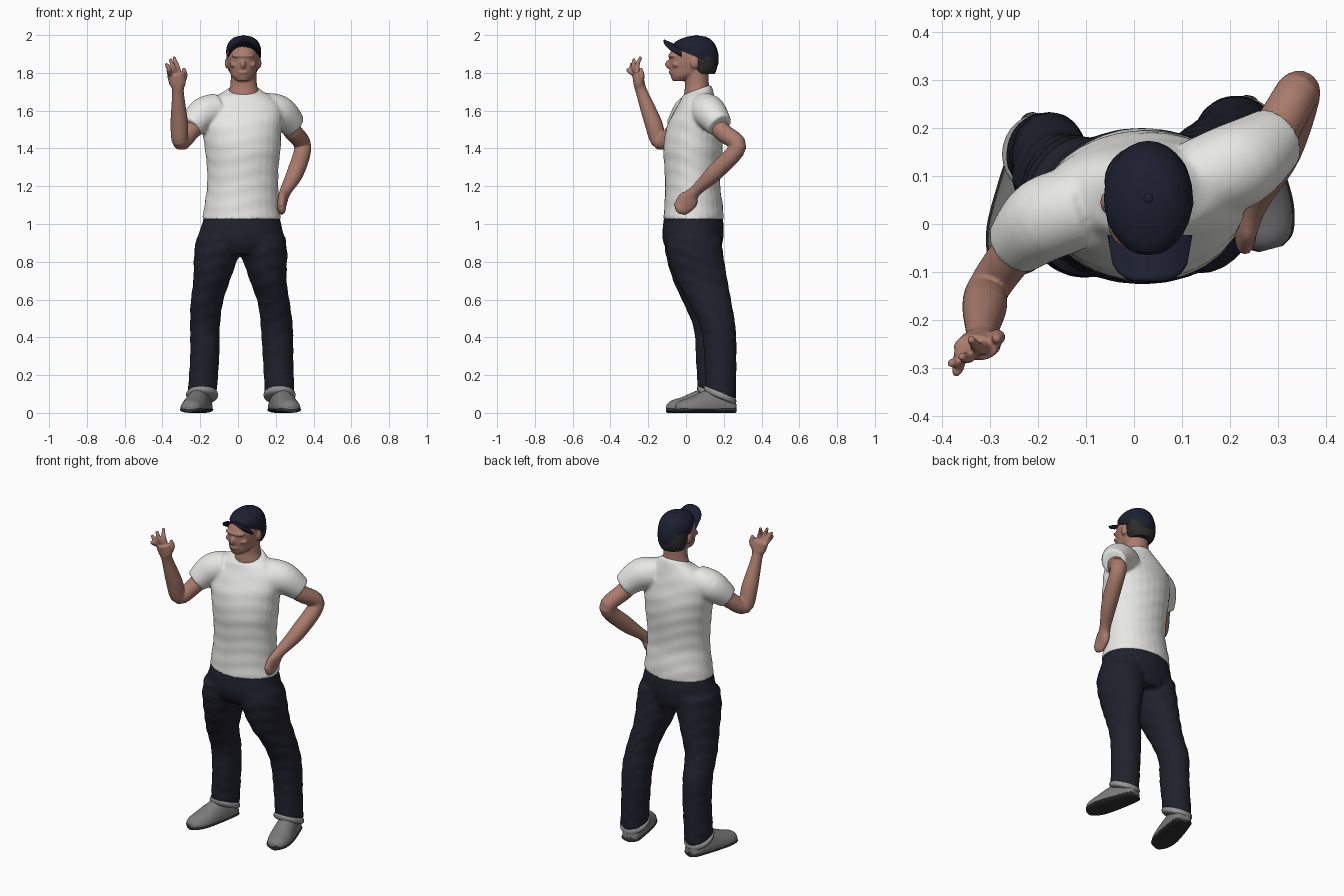
import bpy
import bmesh
from math import sin, cos, pi, radians
from mathutils import Vector, Matrix

start_cube = bpy.data.objects.get("Cube")
if start_cube:
    bpy.data.objects.remove(start_cube, do_unlink=True)


def make_material(name, red, green, blue):
    mat = bpy.data.materials.new(name)
    mat.use_nodes = True
    colour = (red, green, blue, 1)
    mat.diffuse_color = colour
    shader = mat.node_tree.nodes["Principled BSDF"]
    shader.inputs["Base Color"].default_value = colour
    shader.inputs["Roughness"].default_value = 0.8
    return mat


skin = make_material("skin", 0.4, 0.2, 0.15)
shirt_white = make_material("shirt white", 0.8, 0.8, 0.78)
trouser_navy = make_material("trouser navy", 0.015, 0.015, 0.027)
cap_navy = make_material("cap navy", 0.012, 0.014, 0.03)
hair_dark = make_material("dark hair", 0.025, 0.025, 0.025)
shoe_grey = make_material("shoe grey", 0.2, 0.2, 0.2)
cuff_grey = make_material("cuff grey", 0.3, 0.3, 0.3)
sole_dark = make_material("sole dark", 0.03, 0.03, 0.03)


def full_ring(ring):
    """Ring as x, y, z, radius x, radius y, tilt; the last two may be left out."""
    ring = list(ring)
    if len(ring) == 4:
        ring.append(ring[3])
    if len(ring) == 5:
        ring.append(0)
    return ring


def spline(rings, steps):
    """Smooth the list of rings with a Catmull-Rom curve."""
    rings = [full_ring(r) for r in rings]
    padded = [rings[0]] + rings + [rings[-1]]
    result = []
    for a, b, c, d in zip(padded, padded[1:], padded[2:], padded[3:]):
        for i in range(steps):
            t = i / steps
            result.append([q + 0.5 * t * (r - p + t * (2 * p - 5 * q + 4 * r - s + t * (3 * (q - r) + s - p)))
                           for p, q, r, s in zip(a, b, c, d)])
    return result + [rings[-1]]


def loft(bm, rings, follow=False, fold=0, steps=5, sides=28, low=None):
    """Skin rings: flat ones, or ones square to the path when follow is set."""
    samples = spline(rings, steps)
    centres = [Vector(s[:3]) for s in samples]
    previous = None
    for i, (x, y, z, rx, ry, tilt) in enumerate(samples):
        u, v = Vector((1, 0, 0)), Vector((0, 1, 0))
        if follow:
            tangent = (centres[min(i + 1, len(centres) - 1)] - centres[max(i - 1, 0)]).normalized()
            u = (u - tangent * tangent.x).normalized()
            v = tangent.cross(u)
        loop = []
        for k in range(sides):
            angle = 2 * pi * k / sides
            swell = 1 + fold * sin(75 * z + 3 * sin(angle * 2) + 2 * cos(angle))
            co = centres[i] + (u * rx * cos(angle) + v * ry * sin(angle)) * swell
            co.z += tilt * ry * sin(angle)
            if low is not None:
                co.z = max(co.z, low)
            loop.append(bm.verts.new(co))
        if previous:
            for k in range(sides):
                n = (k + 1) % sides
                bm.faces.new((previous[k], previous[n], loop[n], loop[k]))
        else:
            bm.faces.new(loop[::-1])
        previous = loop
    bm.faces.new(previous)


def blob(bm, centre, size):
    matrix = Matrix.Translation(centre) @ Matrix.Diagonal((*size, 1))
    bmesh.ops.create_uvsphere(bm, u_segments=20, v_segments=12, radius=1, matrix=matrix)


def finish(bm, name, mat, voxel=0, soften=4):
    """Make the object; a voxel size fuses its overlapping pieces."""
    bmesh.ops.recalc_face_normals(bm, faces=bm.faces)
    mesh = bpy.data.meshes.new(name)
    bm.to_mesh(mesh)
    bm.free()
    mesh.materials.append(mat)
    for poly in mesh.polygons:
        poly.use_smooth = True
    mesh.set_sharp_from_angle(angle=radians(50))
    obj = bpy.data.objects.new(name, mesh)
    bpy.context.collection.objects.link(obj)
    if voxel:
        remesh = obj.modifiers.new("fuse", 'REMESH')
        remesh.mode = 'VOXEL'
        remesh.voxel_size = voxel
        remesh.use_smooth_shade = True
        smooth = obj.modifiers.new("soften", 'SMOOTH')
        smooth.factor = 0.5
        smooth.iterations = soften
    return obj


# Shirt: torso with two short sleeves
bm = bmesh.new()
loft(bm, [(.02, .04, 1.025, .21, .16), (.02, .04, 1.1, .198, .155), (.025, .035, 1.2, .189, .146),
          (.025, .035, 1.3, .19, .15), (.025, .037, 1.4, .201, .157), (.02, .043, 1.5, .21, .149),
          (.02, .05, 1.57, .215, .127), (.02, .06, 1.63, .2, .103), (.025, .065, 1.675, .15, .086),
          (.03, .065, 1.7, .105, .076, .2), (.03, .065, 1.715, .083, .067, .35)], fold=.008)
loft(bm, [(-.1, .04, 1.61, .085), (-.185, .01, 1.58, .088), (-.25, -.048, 1.51, .064)], follow=True)
loft(bm, [(.13, .09, 1.61, .085), (.22, .125, 1.59, .09), (.297, .18, 1.52, .068)], follow=True)
finish(bm, "shirt", shirt_white, voxel=.009, soften=4)

# Trousers: hips with two legs
bm = bmesh.new()
loft(bm, [(.02, .04, 1.06, .195, .15), (.018, .038, .98, .215, .162), (.015, .037, .9, .235, .157),
          (.012, .045, .84, .2, .13)], fold=.006)
loft(bm, [(.12, .04, .93, .13, .145), (.138, .05, .84, .123, .147), (.16, .085, .7, .097, .135),
          (.19, .13, .58, .085, .112), (.206, .17, .45, .085, .093), (.212, .182, .3, .081, .085),
          (.22, .182, .1, .078, .082, -.4)], fold=.02)
loft(bm, [(-.09, .035, .93, .13, .145), (-.112, .037, .84, .12, .145), (-.14, .06, .7, .097, .128),
          (-.166, .09, .58, .085, .103), (-.175, .135, .45, .079, .095), (-.176, .142, .3, .077, .09),
          (-.19, .146, .1, .077, .085, -.4)], fold=.02)
finish(bm, "trousers", trouser_navy, voxel=.009, soften=4)

# Head, neck, ears and facial relief
MID = .027
bm = bmesh.new()
loft(bm, [(MID, -.035, 1.757, .034, .036), (MID, -.002, 1.785, .062, .08), (MID, .027, 1.82, .075, .115),
          (MID, .033, 1.86, .083, .122), (MID, .037, 1.91, .084, .12), (MID, .045, 1.96, .065, .09)])
loft(bm, [(.03, .07, 1.61, .085, .085), (.03, .06, 1.69, .082, .07), (.03, .058, 1.74, .07, .063),
          (.03, .055, 1.82, .068, .066)])
blob(bm, (MID, -.088, 1.845), (.014, .023, .024))
blob(bm, (MID, -.07, 1.89), (.062, .025, .013))
blob(bm, (MID, -.078, 1.803), (.026, .014, .011))
for side in (-1, 1):
    blob(bm, (MID + side * .085, .045, 1.852), (.012, .022, .03))
    blob(bm, (MID + side * .045, -.052, 1.843), (.026, .022, .015))
finish(bm, "head", skin, voxel=.0055, soften=3)

# Hair round the back of the head
bm = bmesh.new()
loft(bm, [(MID, .09, 1.795, .066, .062), (MID, .09, 1.82, .08, .073), (MID, .09, 1.86, .088, .077),
          (MID, .085, 1.91, .088, .077)])
finish(bm, "hair", hair_dark)

# Cap crown and arched brim
bm = bmesh.new()
loft(bm, [(.03, .054, 1.885, .091, .116, -.4), (.03, .054, 1.925, .092, .118, -.25),
          (.03, .054, 1.962, .079, .099, -.1), (.03, .054, 1.988, .05, .06), (.03, .054, 1.997, .012, .015)])
blob(bm, (.03, .054, 1.996), (.01, .01, .004))
finish(bm, "cap_crown", cap_navy)

bm = bmesh.new()
bmesh.ops.create_grid(bm, x_segments=16, y_segments=8, size=1)
for vert in bm.verts:
    across, forward = vert.co.x, (vert.co.y + 1) / 2
    reach = (1 - min(abs(across), 1) ** 4) ** 0.5
    vert.co = (.033 + .083 * across, -.025 - .095 * forward * reach,
               1.93 + .04 * forward * reach - .045 * across ** 2)
brim = finish(bm, "cap_brim", cap_navy)
brim.modifiers.new("thickness", 'SOLIDIFY').thickness = .008

# Raised right arm with an open hand
bm = bmesh.new()
loft(bm, [(-.19, 0, 1.57, .05), (-.25, -.06, 1.49, .047), (-.303, -.135, 1.435, .044),
          (-.311, -.175, 1.54, .046), (-.318, -.235, 1.7, .031), (-.32, -.248, 1.745, .044, .03),
          (-.33, -.258, 1.795, .047, .027)], follow=True)
palm_top = Vector((-.33, -.255, 1.785))
for dx, tip in ((.022, (-.34, -.238, 1.885)), (.002, (-.36, -.275, 1.875)),
                (-.016, (-.383, -.29, 1.85)), (-.028, (-.372, -.313, 1.82))):
    base = palm_top + Vector((dx, 0, 0))
    bend = base.lerp(Vector(tip), .5) + Vector((0, -.012, .004))
    loft(bm, [(*base, .015), (*bend, .013), (*tip, .008)], follow=True, sides=12)
loft(bm, [(-.305, -.245, 1.74, .02), (-.283, -.235, 1.785, .016), (-.288, -.24, 1.825, .009)],
     follow=True, sides=12)
finish(bm, "right_arm", skin, voxel=.005, soften=2)

# Left arm with the hand on the hip
bm = bmesh.new()
loft(bm, [(.22, .13, 1.58, .05), (.29, .19, 1.49, .049), (.343, .275, 1.41, .045),
          (.305, .155, 1.275, .045), (.252, .05, 1.175, .031), (.236, .01, 1.125, .026, .054),
          (.23, -.035, 1.075, .02, .042)], follow=True)
blob(bm, (.233, -.02, 1.09), (.022, .04, .04))
finish(bm, "left_arm", skin, voxel=.006, soften=3)

# Shoes, soles and cuffs: ankle centre, then heel and toe on the ground
for name, ankle, heel, toe in (("left", (.22, .18), (.202, .26), (.285, -.052)),
                               ("right", (-.19, .145), (-.178, .225), (-.258, -.1))):
    heel, toe = Vector(heel), Vector(toe)
    upper, sole = [], []
    for along, width, height in ((0, .03, .035), (.06, .05, .07), (.3, .06, .11), (.5, .065, .095),
                                 (.75, .066, .06), (.93, .05, .04), (1, .022, .02)):
        spot = heel.lerp(toe, along)
        upper.append((*spot, .025, width, height))
        sole.append((*spot, .016, width + .004, .016))
    bm = bmesh.new()
    loft(bm, upper, follow=True, low=.02)
    finish(bm, name + "_shoe", shoe_grey)
    bm = bmesh.new()
    loft(bm, sole, follow=True)
    finish(bm, name + "_sole", sole_dark)
    bm = bmesh.new()
    loft(bm, [(*ankle, .075, .07, .075, -.4), (*ankle, .085, .083, .085, -.4),
              (*ankle, .105, .083, .085, -.4), (*ankle, .115, .07, .075, -.4)])
    finish(bm, name + "_cuff", cuff_grey)
